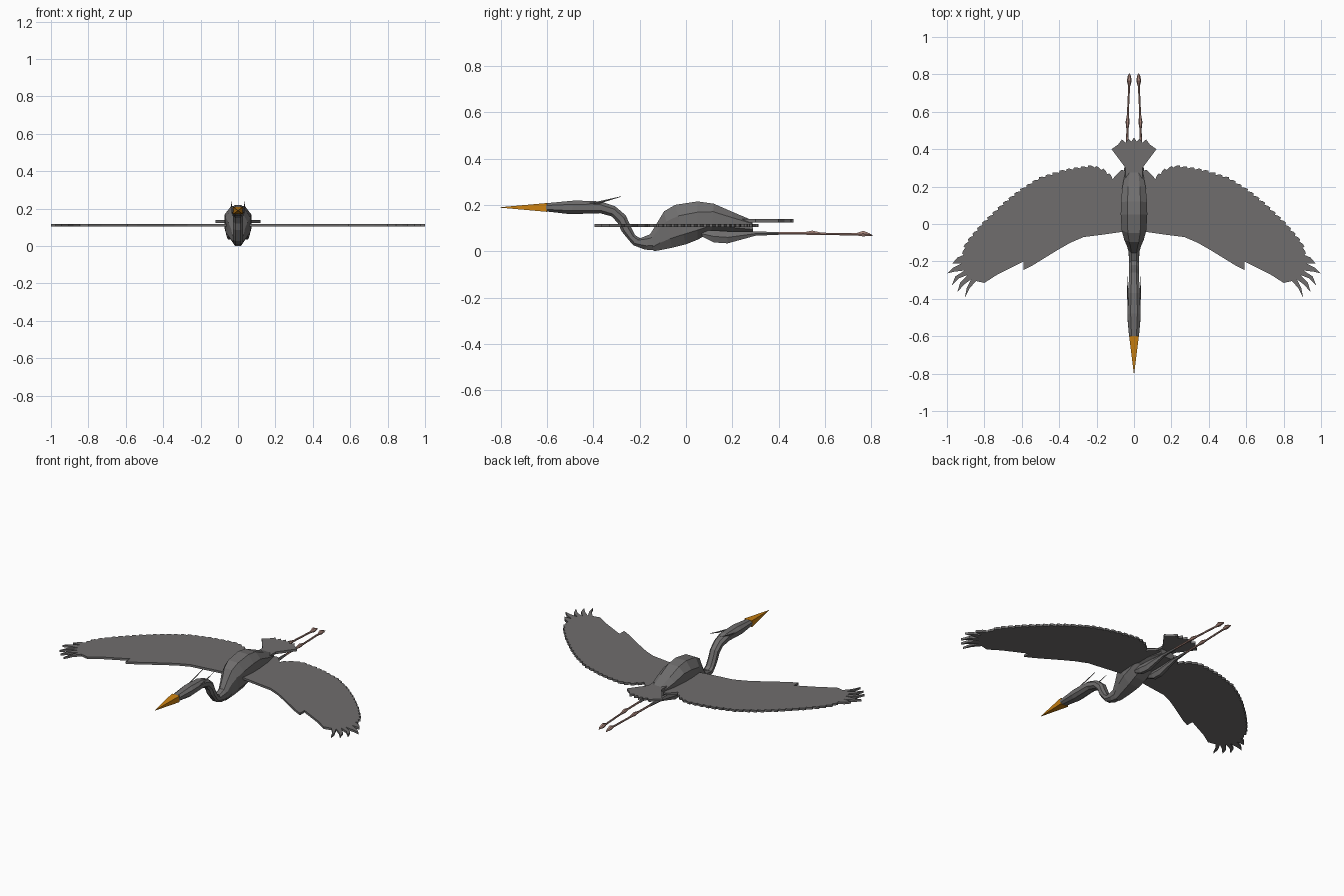
import bpy, bmesh, math
from mathutils import Vector


def material(name, rgb):
    m = bpy.data.materials.new(name)
    m.diffuse_color = (*rgb, 1)
    return m


GREY = material("slate_grey", (0.16, 0.155, 0.155))
ORANGE = material("beak_orange", (0.60, 0.22, 0.006))
PINK = material("leg_pink", (0.40, 0.24, 0.20))

# Cross-sections as (x factor, height factor 0..1)
OCTAGON = [(-.5, 0), (.5, 0), (1, .25), (1, .72), (.5, 1), (-.5, 1), (-1, .72), (-1, .25)]
BOX = [(-1, 0), (1, 0), (1, 1), (-1, 1)]
DIAMOND = [(0, 0), (1, .5), (0, 1), (-1, .5)]
HEXAGON = [(-.5, 0), (.5, 0), (1, .5), (.5, 1), (-.5, 1), (-1, .5)]


def finish(bm, name, mat):
    bmesh.ops.recalc_face_normals(bm, faces=bm.faces)
    me = bpy.data.meshes.new(name)
    bm.to_mesh(me)
    bm.free()
    me.materials.append(mat)
    ob = bpy.data.objects.new(name, me)
    bpy.context.collection.objects.link(ob)
    return ob


def loft(name, mat, rings, section):
    """Each ring: centre x, top y, top z, bottom y, bottom z, half width."""
    bm = bmesh.new()
    loops = []
    for cx, yt, zt, yb, zb, w in rings:
        loops.append([bm.verts.new((cx + fx * w, yb + (yt - yb) * t, zb + (zt - zb) * t))
                      for fx, t in section])
    n = len(section)
    for a, b in zip(loops, loops[1:]):
        for i in range(n):
            j = (i + 1) % n
            bm.faces.new((a[i], a[j], b[j], b[i]))
    bm.faces.new(loops[0])
    bm.faces.new(loops[-1])
    return finish(bm, name, mat)


def tube(name, mat, rings, section):
    """Loft of upright rings: x, y, z, half width, half height."""
    return loft(name, mat, [(x, y, z + h, y, z - h, w) for x, y, z, w, h in rings], section)


def slab(name, mat, outline, z0, z1):
    bm = bmesh.new()
    face = bm.faces.new([bm.verts.new((x, y, z0)) for x, y in outline])
    up = bmesh.ops.extrude_face_region(bm, geom=[face])["geom"]
    for v in up:
        if isinstance(v, bmesh.types.BMVert):
            v.co.z = z1
    bmesh.ops.triangulate(bm, faces=[f for f in bm.faces if len(f.verts) > 4])
    return finish(bm, name, mat)


def scallop(points, count, bump):
    """Resample a polyline into overlapping feather tips."""
    pts = [Vector(p) for p in points]
    lens = [(b - a).length for a, b in zip(pts, pts[1:])]

    def at(d):
        for a, b, l in zip(pts, pts[1:], lens):
            if d <= l:
                return a.lerp(b, d / l), (b - a).normalized()
            d -= l
        return pts[-1], (pts[-1] - pts[-2]).normalized()

    out = []
    step = sum(lens) / count
    for i in range(count):
        for f, k in ((0, 0), (.15, 1), (.55, .8)):
            p, d = at((i + f) * step)
            out.append(tuple(p + Vector((d.y, -d.x)) * bump * k))
    return out


# Body
loft("body", GREY, [
    (0, -.155, .073, -.14, 0, .028),
    (0, -.12, .13, -.11, .005, .038),
    (0, -.095, .172, -.06, .015, .052),
    (0, -.047, .20, 0, .03, .066),
    (0, .05, .215, .05, .05, .071),
    (0, .12, .205, .11, .082, .07),
    (0, .20, .17, .20, .08, .062),
    (0, .285, .134, .29, .08, .045)], OCTAGON)

# S-curved neck and head
loft("neck_and_head", GREY, [
    (0, -.13, .09, -.125, .003, .030),
    (0, -.155, .073, -.177, .007, .028),
    (0, -.198, .056, -.228, .026, .026),
    (0, -.22, .072, -.25, .055, .025),
    (0, -.237, .103, -.266, .086, .025),
    (0, -.26, .155, -.293, .12, .026),
    (0, -.306, .194, -.32, .15, .027),
    (0, -.37, .215, -.37, .164, .033),
    (0, -.478, .219, -.50, .160, .036),
    (0, -.605, .207, -.605, .172, .026)][:3] + [
    (0, -.22, .07, -.25, .052, .026),
    (0, -.237, .103, -.278, .086, .026),
    (0, -.26, .155, -.293, .12, .026),
    (0, -.306, .194, -.32, .15, .028),
    (0, -.37, .215, -.37, .164, .033),
    (0, -.478, .219, -.50, .160, .036),
    (0, -.605, .207, -.605, .172, .026)], OCTAGON)

# Beak
tube("beak", ORANGE, [(0, -.60, .189, .026, .019), (0, -.80, .189, .001, .001)], BOX)

# Tail fan
half_tail = [(.045, .24), (.045, .30), (.12, .40), (.085, .425), (.065, .452),
             (.045, .435), (.03, .458), (.015, .44)]
slab("tail", GREY, half_tail + [(0, .463)] + [(-x, y) for x, y in reversed(half_tail)],
     .124, .138)

# Wing outline: leading edge, finger feathers, scalloped trailing edge
leading = [(.03, -.03), (.07, -.043), (.19, -.06), (.27, -.07), (.34, -.10), (.41, -.14),
           (.54, -.22), (.59, -.245), (.59, -.20), (.73, -.27), (.80, -.315)]
fingers = [(.845, -.305), (.88, -.345), (.905, -.395), (.895, -.345), (.87, -.295),
           (.91, -.325), (.945, -.365), (.93, -.315), (.89, -.272),
           (.935, -.29), (.975, -.33), (.955, -.28), (.905, -.248),
           (.96, -.255), (1.0, -.265), (.97, -.235), (.92, -.21), (.97, -.21), (.945, -.18)]
trailing = [(.91, -.165), (.90, -.12), (.87, -.075), (.80, .005), (.695, .105), (.615, .17),
            (.505, .24), (.38, .28), (.30, .295), (.22, .305), (.165, .285), (.115, .24)]
# The bump is measured to the right of travel, which is outward here
wing = leading + fingers + scallop(trailing, 26, .011) + [(.115, .24), (.068, .29), (.03, .28)]

for side, s in (("right", 1), ("left", -1)):
    slab(side + "_wing", GREY, [(s * x, y) for x, y in wing], .104, .117)

    # Thigh
    tube(side + "_thigh", GREY, [
        (s * .046, .07, .075, .010, .012), (s * .046, .12, .064, .019, .026),
        (s * .044, .18, .060, .019, .026), (s * .040, .30, .076, .012, .009),
        (s * .037, .40, .077, .007, .006)], HEXAGON)

    # Trailing leg with knee, ankle and folded toes
    tube(side + "_leg", PINK, [
        (s * .037, .39, .077, .006, .005), (s * .035, .51, .077, .006, .005),
        (s * .034, .545, .079, .011, .010), (s * .033, .585, .075, .005, .005),
        (s * .026, .735, .073, .005, .005), (s * .025, .765, .076, .013, .012),
        (s * .025, .79, .072, .009, .006), (s * .025, .805, .068, .002, .002)], HEXAGON)

    # Head plume
    tube(side + "_plume", GREY, [
        (s * .030, -.46, .198, .003, .004), (s * .035, -.37, .212, .003, .005),
        (s * .036, -.28, .236, .001, .001)], DIAMOND)
